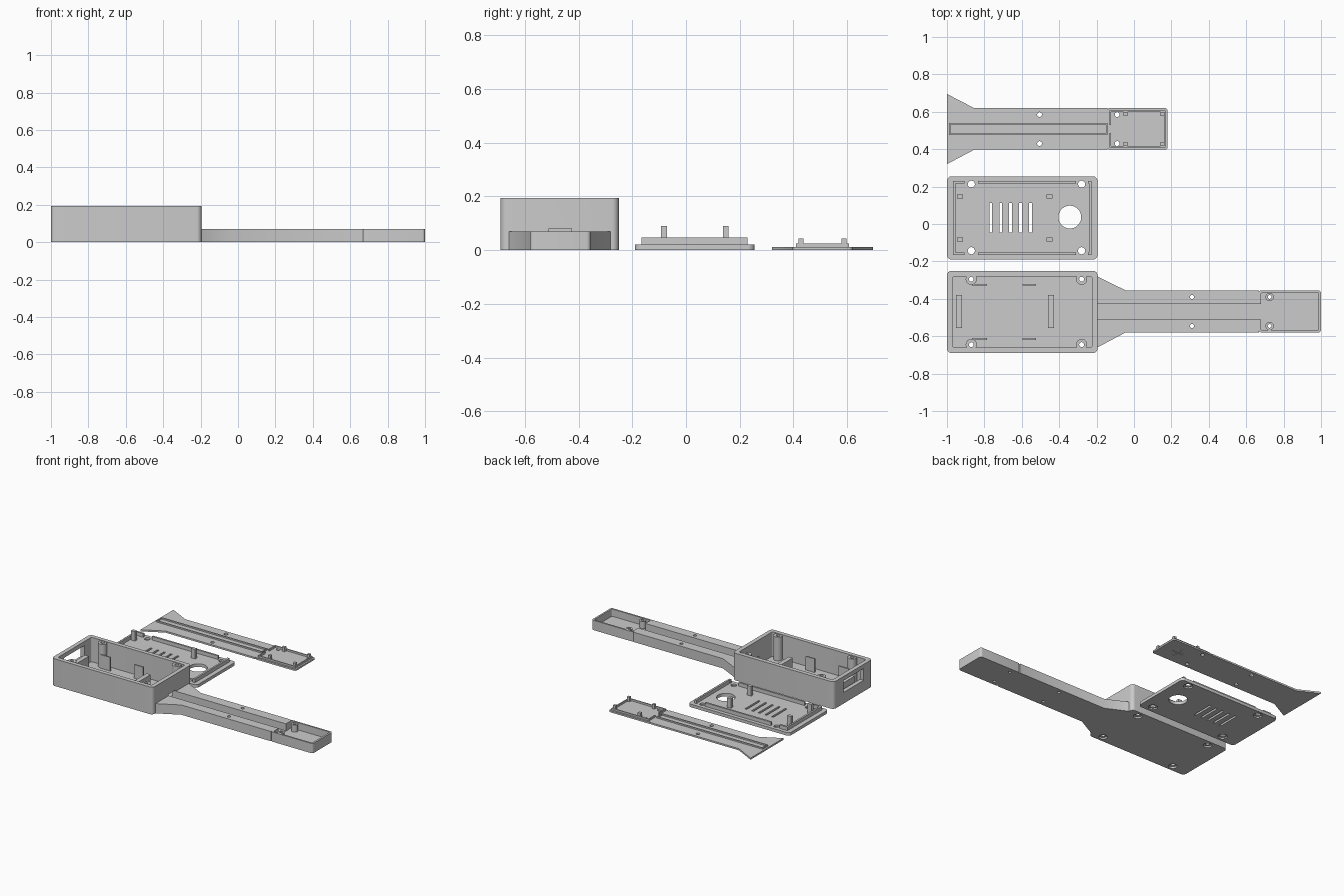
import bpy, bmesh, math

if "Cube" in bpy.data.objects:
    bpy.data.objects.remove(bpy.data.objects["Cube"])

grey = bpy.data.materials.new("plastic_grey")
grey.diffuse_color = (0.6, 0.6, 0.6, 1)
grey.use_nodes = True
grey.node_tree.nodes["Principled BSDF"].inputs["Base Color"].default_value = grey.diffuse_color


def rect(x0, x1, y0, y1, r=0.0, seg=6):
    """Rectangle outline, optionally with rounded corners."""
    if r == 0:
        return [(x0, y0), (x1, y0), (x1, y1), (x0, y1)]
    pts = []
    for cx, cy, a in ((x1 - r, y0 + r, -90), (x1 - r, y1 - r, 0),
                      (x0 + r, y1 - r, 90), (x0 + r, y0 + r, 180)):
        for i in range(seg + 1):
            t = math.radians(a + 90 * i / seg)
            pts.append((cx + r * math.cos(t), cy + r * math.sin(t)))
    return pts


def disc(x, y, r, n=32):
    return [(x + r * math.cos(2 * math.pi * i / n), y + r * math.sin(2 * math.pi * i / n)) for i in range(n)]


def solid(name, outlines, z0, z1):
    """One object made of upright prisms."""
    bm = bmesh.new()
    for pts in outlines:
        low = [bm.verts.new((x, y, z0)) for x, y in pts]
        top = [bm.verts.new((x, y, z1)) for x, y in pts]
        bm.faces.new(low[::-1])
        bm.faces.new(top)
        for i in range(len(pts)):
            j = (i + 1) % len(pts)
            bm.faces.new((low[i], low[j], top[j], top[i]))
    bmesh.ops.recalc_face_normals(bm, faces=bm.faces)
    me = bpy.data.meshes.new(name)
    bm.to_mesh(me)
    bm.free()
    ob = bpy.data.objects.new(name, me)
    bpy.context.collection.objects.link(ob)
    me.materials.append(grey)
    return ob


def cut(ob, *cuts):
    """Subtract groups of prisms, given as (outlines, z0, z1)."""
    tools = []
    for outlines, z0, z1 in cuts:
        tool = solid("cutter", outlines, z0, z1)
        m = ob.modifiers.new("cut", 'BOOLEAN')
        m.operation, m.solver, m.object = 'DIFFERENCE', 'EXACT', tool
        tools.append(tool)
    bpy.context.view_layer.update()
    deps = bpy.context.evaluated_depsgraph_get()
    me = bpy.data.meshes.new_from_object(ob.evaluated_get(deps))
    ob.modifiers.clear()
    ob.data = me
    for t in tools:
        bpy.data.objects.remove(t)
    return ob


def discs(xs, ys, r):
    return [disc(x, y, r) for x in xs for y in ys]


# ---- main case: open box with window and cable opening ----
CX, CY = (-0.87, -0.28), (-0.645, -0.295)
cut(solid("case", [rect(-1, -0.195, -0.69, -0.25, 0.025)], 0, 0.195),
    ([rect(-0.97, -0.225, -0.66, -0.28, 0.01)], 0.02, 0.3),
    ([rect(-1.1, -0.95, -0.59, -0.36)], 0.08, 0.165),
    ([rect(-0.24, -0.1, -0.51, -0.427)], 0.02, 0.08),
    (discs(CX, CY, 0.028), -0.1, 0.012),
    (discs(CX, CY, 0.013), -0.1, 0.1))
cut(solid("case_screw_posts", discs(CX, CY, 0.03), 0.015, 0.19),
    (discs(CX, CY, 0.013), 0, 0.3))
solid("case_bars", [rect(-0.952, -0.92, -0.555, -0.38), rect(-0.46, -0.428, -0.555, -0.38)], 0.015, 0.11)
solid("case_clips", [rect(a, b, y - 0.005, y + 0.005) for y in (-0.325, -0.615)
                     for a, b in ((-0.865, -0.785), (-0.595, -0.525))], 0.015, 0.118)

# ---- flared handle with cable channel ----
AY = (-0.545, -0.39)
channel = [rect(-0.3, 0.7, -0.51, -0.427)]
cut(solid("handle", [[(-0.196, -0.66), (-0.045, -0.58), (0.667, -0.58), (0.667, -0.355),
                      (-0.045, -0.355), (-0.196, -0.28)]], 0, 0.07),
    (channel, 0.02, 0.2),
    (discs((0.31,), AY, 0.011), -0.1, 0.2))

# ---- handle tip: small open tray ----
cut(solid("handle_tip", [rect(0.667, 1, -0.58, -0.355, 0.015)], 0, 0.07),
    ([rect(0.68, 0.987, -0.568, -0.367, 0.006)], 0.018, 0.2),
    (channel, 0.02, 0.2),
    (discs((0.725,), AY, 0.01), -0.1, 0.2))
cut(solid("tip_screw_posts", discs((0.725,), AY, 0.022), 0.015, 0.068),
    (discs((0.725,), AY, 0.01), 0, 0.2))

# ---- case lid: slots, round opening, screw holes ----
LY = (-0.143, 0.213)
cut(solid("lid", [rect(-1, -0.195, -0.19, 0.255, 0.025)], 0, 0.022),
    ([rect(-0.773 + 0.053 * i, -0.758 + 0.053 * i, -0.045, 0.112) for i in range(5)], -0.1, 0.1),
    ([disc(-0.343, 0.037, 0.061, 48)] + discs(CX, LY, 0.019), -0.1, 0.1),
    (discs(CX, LY, 0.03), -0.1, 0.01))
# lip that drops inside the case walls, broken around the screws
lip = [rect(-0.835, -0.31, y, y + 0.013) for y in (-0.165, 0.216)]
lip += [rect(a, a + 0.013, -0.165, 0.229) for a in (-0.967, -0.241)]
lip += [rect(a, b, y, y + 0.013) for y in (-0.165, 0.216) for a, b in ((-0.954, -0.905), (-0.245, -0.241))]
solid("lid_lip", lip, 0.02, 0.048)
solid("lid_pegs", [rect(a, a + 0.032, y, y + 0.022) for a in (-0.947, -0.468)
                   for y in (-0.093, 0.137)], 0.02, 0.09)

# ---- handle cover: flared strip with rails ----
HY = (0.43, 0.585)
cut(solid("handle_cover", [[(-1, 0.32), (-0.855, 0.397), (-0.143, 0.397), (-0.143, 0.62),
                            (-0.855, 0.62), (-1, 0.695)]], 0, 0.012),
    (discs((-0.505,), HY, 0.013), -0.1, 0.1))
cut(solid("cover_rails", [rect(-0.988, -0.143, 0.477, 0.54)], 0.01, 0.022),
    ([rect(-0.98, -0.15, 0.485, 0.532)], 0, 0.1))

# ---- cover tip with raised rim, pegs and a shallow plus recess beneath ----
h, w, px, py = 0.045, 0.007, 0.055, 0.508
plus = [(px + a * s, py + b * s) for a, b, s in (
    (h, -w, 1), (h, w, 1), (w, w, 1), (w, h, 1), (-w, h, 1), (-w, w, 1),
    (-h, w, 1), (-h, -w, 1), (-w, -w, 1), (-w, -h, 1), (w, -h, 1), (w, -w, 1))]
cut(solid("cover_tip", [rect(-0.143, 0.18, 0.397, 0.62, 0.015)], 0, 0.012),
    (discs((-0.09,), HY, 0.013), -0.1, 0.1),
    ([plus], -0.1, 0.004))
cut(solid("cover_tip_rim", [rect(-0.13, 0.168, 0.41, 0.607)], 0.01, 0.025),
    ([rect(-0.122, 0.16, 0.418, 0.599)], 0, 0.1),
    ([rect(-0.14, -0.115, 0.487, 0.53)], 0, 0.1),
    (discs((-0.09,), HY, 0.013), 0, 0.1))
solid("cover_pegs", [rect(x - 0.01, x + 0.01, y - 0.01, y + 0.01) for x in (-0.045, 0.153)
                     for y in (0.428, 0.588)], 0.01, 0.044)

# ---- smooth round walls, keep hard edges ----
for ob in list(bpy.context.scene.objects):
    bpy.ops.object.select_all(action='DESELECT')
    ob.select_set(True)
    bpy.context.view_layer.objects.active = ob
    bpy.ops.object.shade_smooth_by_angle(angle=math.radians(30))
